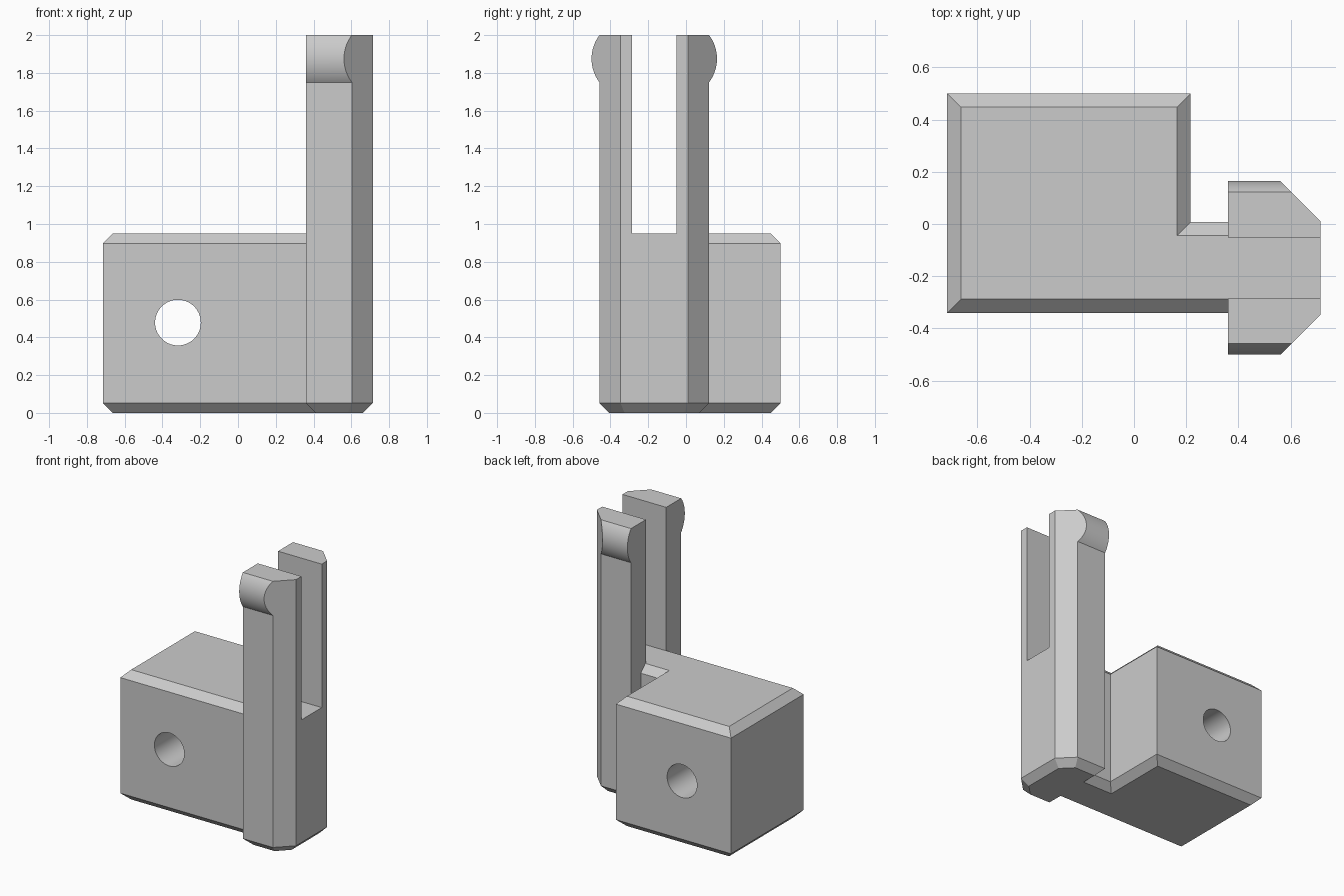
import bpy, bmesh, math

cube = bpy.data.objects.get("Cube")
if cube:
    bpy.data.objects.remove(cube, do_unlink=True)

grey = bpy.data.materials.new("light_grey")
grey.use_nodes = True
colour = (0.6, 0.6, 0.6, 1)
grey.diffuse_color = colour
grey.node_tree.nodes["Principled BSDF"].inputs["Base Color"].default_value = colour

CHAMFER = 0.052
STEP = 0.95          # height of the block and of the slot floor
MID_Y = -0.168       # centre line of the post


def loft(name, rings):
    """Closed solid through rings of equal point count."""
    bm = bmesh.new()
    loops = [[bm.verts.new(p) for p in ring] for ring in rings]
    bm.faces.new(loops[0])
    bm.faces.new(loops[-1])
    n = len(loops[0])
    for low, high in zip(loops, loops[1:]):
        for i in range(n):
            j = (i + 1) % n
            bm.faces.new((low[i], low[j], high[j], high[i]))
    bmesh.ops.recalc_face_normals(bm, faces=bm.faces)
    mesh = bpy.data.meshes.new(name)
    bm.to_mesh(mesh)
    bm.free()
    mesh.materials.append(grey)
    obj = bpy.data.objects.new(name, mesh)
    bpy.context.collection.objects.link(obj)
    return obj


def inset(outline, d):
    """Mitred inward offset of a counter-clockwise outline."""
    result = []
    for i, (x, y) in enumerate(outline):
        px, py = outline[i - 1]
        qx, qy = outline[(i + 1) % len(outline)]
        a, b = math.hypot(x - px, y - py), math.hypot(qx - x, qy - y)
        n1 = ((py - y) / a, (x - px) / a)
        n2 = ((y - qy) / b, (qx - x) / b)
        k = d / (1 + n1[0] * n2[0] + n1[1] * n2[1])
        result.append((x + k * (n1[0] + n2[0]), y + k * (n1[1] + n2[1])))
    return result


def level(outline, z):
    return [(x, y, z) for x, y in outline]


def boolean(target, tool, operation):
    mod = target.modifiers.new(operation.lower(), 'BOOLEAN')
    mod.operation, mod.solver, mod.object = operation, 'EXACT', tool
    bpy.context.view_layer.objects.active = target
    bpy.ops.object.modifier_apply(modifier=mod.name)
    bpy.data.objects.remove(tool, do_unlink=True)


def smooth(obj):
    bpy.ops.object.select_all(action='DESELECT')
    obj.select_set(True)
    bpy.context.view_layer.objects.active = obj
    bpy.ops.object.shade_smooth_by_angle(angle=math.radians(30))


# Block with its neck, which runs on into the post
block = [(-0.715, -0.34), (0.55, -0.34), (0.55, 0.008), (0.217, 0.008),
         (0.217, 0.5), (-0.715, 0.5)]
small = inset(block, CHAMFER)
body = loft("bracket_body", [level(small, 0), level(block, CHAMFER),
                             level(block, STEP - CHAMFER), level(small, STEP)])

# Tall post with two cut corners
LEFT, CORNER, RIGHT, HALF = 0.36, 0.603, 0.714, 0.29
cut = HALF - (RIGHT - CORNER)
post_outline = [(LEFT, MID_Y - HALF), (CORNER, MID_Y - HALF), (RIGHT, MID_Y - cut),
                (RIGHT, MID_Y + cut), (CORNER, MID_Y + HALF), (LEFT, MID_Y + HALF)]
post = loft("post", [level(inset(post_outline, CHAMFER), 0),
                     level(post_outline, CHAMFER), level(post_outline, 2)])
boolean(body, post, 'UNION')

# Slot between the two prongs
w = 0.117
slot_outline = [(0.33, MID_Y - w), (0.8, MID_Y - w), (0.8, MID_Y + w), (0.33, MID_Y + w)]
slot = loft("slot_cutter", [level(slot_outline, STEP), level(slot_outline, 2.2)])
boolean(body, slot, 'DIFFERENCE')

# Round hole through the block
circle = [(-0.318 + 0.121 * math.cos(t), 0.478 + 0.121 * math.sin(t))
          for t in (math.tau * i / 64 for i in range(64))]
hole = loft("hole_cutter", [[(x, y, z) for x, z in circle] for y in (-0.7, 0.7)])
boolean(body, hole, 'DIFFERENCE')
smooth(body)

# Rounded snap ridges on the outer faces of the prongs
BULGE, CHORD = 0.042, 0.125
radius = (CHORD ** 2 + BULGE ** 2) / (2 * BULGE)
sweep = math.asin(CHORD / radius)
arc = []
for i in range(25):
    t = sweep * (i / 12 - 1)
    arc.append((radius * math.cos(t) - radius + BULGE, 2 - CHORD + radius * math.sin(t)))
for name, side in (("front_ridge", -1), ("back_ridge", 1)):
    ends = [[(LEFT if inner else CORNER - d, MID_Y + side * (HALF + d), z) for d, z in arc]
            for inner in (True, False)]
    smooth(loft(name, ends))
